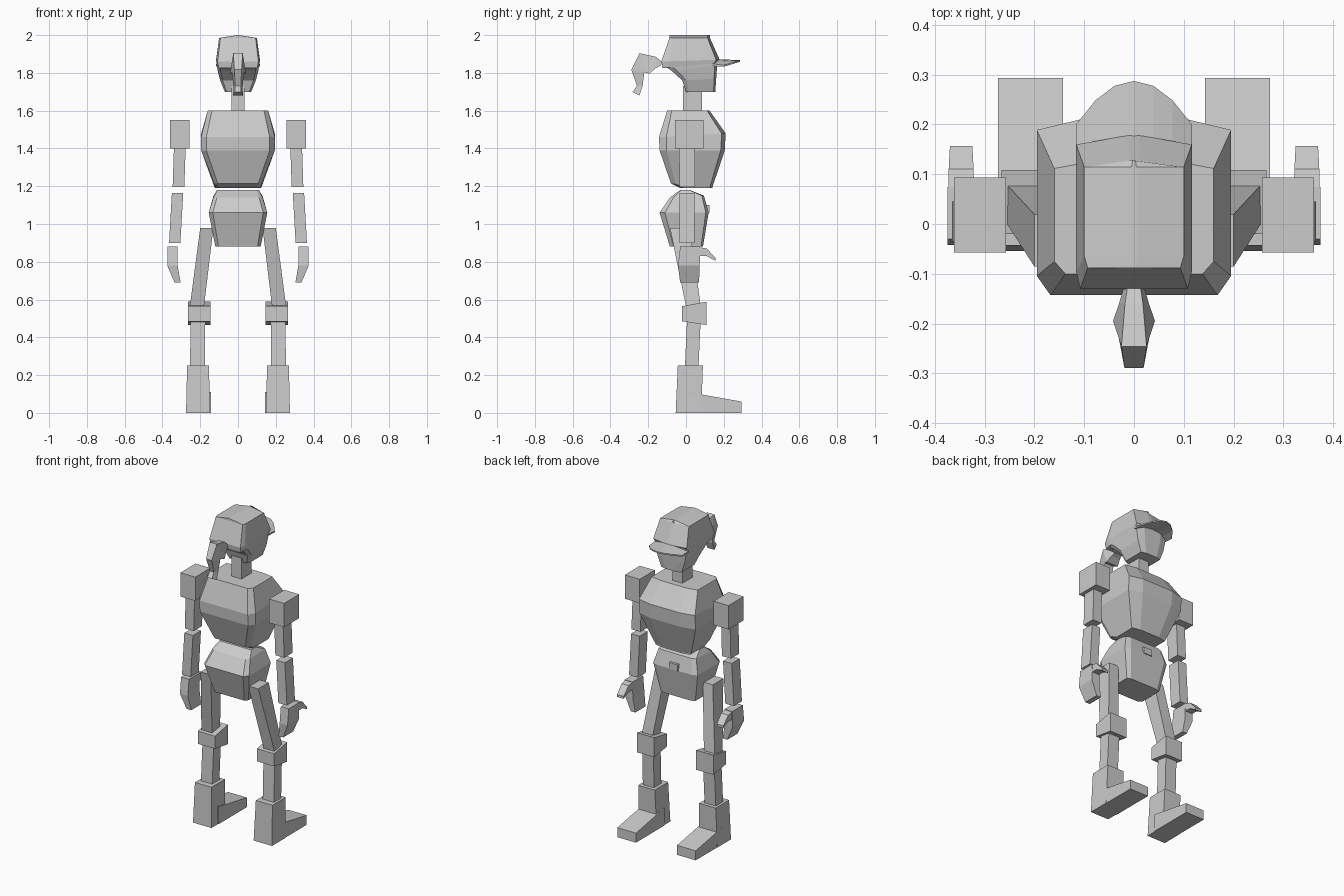
import bpy
import bmesh
from mathutils import Vector

cube = bpy.data.objects.get("Cube")
if cube:
    bpy.data.objects.remove(cube, do_unlink=True)

# The single flat colour
shade = 0.6
grey = bpy.data.materials.new("plain_grey")
grey.use_nodes = True
grey.diffuse_color = (shade, shade, shade, 1)
shader = grey.node_tree.nodes["Principled BSDF"]
shader.inputs["Base Color"].default_value = grey.diffuse_color


def loft(name, rings):
    """Skin a closed solid over rings of equal point count."""
    bm = bmesh.new()
    loops = [[bm.verts.new(point) for point in ring] for ring in rings]
    for lower, upper in zip(loops, loops[1:]):
        for i in range(len(lower)):
            bm.faces.new((lower[i - 1], lower[i], upper[i], upper[i - 1]))
    bm.faces.new(loops[0])
    bm.faces.new(loops[-1])
    bmesh.ops.recalc_face_normals(bm, faces=bm.faces)
    mesh = bpy.data.meshes.new(name)
    bm.to_mesh(mesh)
    bm.free()
    mesh.materials.append(grey)
    bpy.context.collection.objects.link(bpy.data.objects.new(name, mesh))


def section(width, back, front, height, tilt=0, bevel=.14, nose=.55):
    """Symmetric body outline with chamfered back corners and a narrower front."""
    depth = front - back
    outline = [(width * (1 - bevel), back), (width, back + depth * .11),
               (width, front - depth * .06), (width * nose, front)]
    half = [(x, y, height + tilt * (y - back) / depth) for x, y in outline]
    return half + [(-x, y, z) for x, y, z in reversed(half)]


def beam(name, start, end, size, end_size=None, along="z"):
    """Four-sided bar between two centres, its ends square to the given axis."""
    rings = []
    for centre, (width, depth) in ((start, size), (end, end_size or size)):
        across = Vector((width / 2, 0, 0))
        other = Vector((0, depth / 2, 0) if along == "z" else (0, 0, depth / 2))
        middle = Vector(centre)
        rings.append([middle - across - other, middle + across - other,
                      middle + across + other, middle - across + other])
    loft(name, rings)


# Torso
loft("torso", [
    section(width=.12, back=-.03, front=.14, height=1.19),
    section(width=.125, back=-.08, front=.14, height=1.215, tilt=-.02),
    section(width=.195, back=-.14, front=.205, height=1.39),
    section(width=.195, back=-.143, front=.21, height=1.46, tilt=.02),
    section(width=.16, back=-.1, front=.125, height=1.6),
])

# Pelvis and belt buckle
loft("pelvis", [
    section(width=.12, back=-.085, front=.09, height=.88, nose=.8),
    section(width=.155, back=-.14, front=.12, height=1.06, nose=.8),
    section(width=.13, back=-.085, front=.095, height=1.14, tilt=.01, nose=.8),
    section(width=.11, back=-.03, front=.02, height=1.18, nose=.8),
])
beam("belt_buckle", start=(0, .09, 1.08), end=(0, .125, 1.08), size=(.06, .04), along="y")

# Neck, face and cap
beam("neck", start=(0, .035, 1.59), end=(0, .035, 1.73), size=(.07, .1))
loft("face", [
    section(width=.07, back=0, front=.155, height=1.7),
    section(width=.095, back=-.02, front=.16, height=1.76, tilt=.01),
    section(width=.108, back=-.075, front=.165, height=1.81, tilt=.03),
    section(width=.112, back=-.125, front=.17, height=1.845, tilt=.02),
])
loft("cap", [
    section(width=.11, back=-.125, front=.165, height=1.825, tilt=.025, bevel=.07, nose=.1),
    section(width=.116, back=-.13, front=.178, height=1.86, tilt=.01, bevel=.07, nose=.1),
    section(width=.1, back=-.088, front=.127, height=1.985, bevel=.07, nose=.1),
    section(width=.005, back=-.088, front=.127, height=2),
])

# Cap brim: a thin arched sheet swept from side to side
brim = []
for step in range(-3, 4):
    across = step / 3
    x, tip = across * .116, .2 + .087 * (1 - across ** 2)
    top = 1.874 - .026 * across ** 2
    brim.append([(x, .14, top - .012), (x, tip, top - .015),
                 (x, tip, top - .007), (x, .14, top)])
loft("cap_brim", brim)

# Ponytail: centre line bending down, with a half thickness at each point
spine = [Vector((0, y, z)) for y, z in ((-.13, 1.85), (-.16, 1.855), (-.22, 1.85),
                                        (-.255, 1.81), (-.245, 1.73), (-.265, 1.69))]
tail = []
for i, thick in enumerate((.01, .03, .06, .035, .015, .02)):
    before, after = spine[max(i - 1, 0)], spine[min(i + 1, len(spine) - 1)]
    heading = (after - before).normalized()
    outward = Vector((0, heading.z, -heading.y)) * thick
    across = Vector((.018 + .4 * thick, 0, 0))
    ridge, under = spine[i] + outward, spine[i] - outward
    tail.append([ridge - across * .6, ridge + across * .6, under + across, under - across])
loft("ponytail", tail)

# Arms and legs, mirrored
for side, sign in (("left", 1), ("right", -1)):
    def limb(part, start, end, **options):
        ends = [(sign * x, y, z) for x, y, z in (start, end)]
        beam(f"{side}_{part}", *ends, **options)

    limb("shoulder", start=(.309, .018, 1.4), end=(.309, .018, 1.55), size=(.104, .15))
    limb("upper_arm", start=(.315, .007, 1.195), end=(.308, .005, 1.41), size=(.062, .083))
    limb("forearm", start=(.335, .005, .9), end=(.32, .006, 1.165), size=(.06, .08))
    limb("palm", start=(.347, .015, .78), end=(.347, .022, .88),
         size=(.055, .115), end_size=(.055, .105))
    limb("fingers", start=(.32, .019, .69), end=(.347, .015, .78),
         size=(.032, .1), end_size=(.055, .115))
    limb("thumb", start=(.347, .06, .855), end=(.347, .11, .85),
         size=(.052, .05), end_size=(.05, .04), along="y")
    limb("thumb_tip", start=(.347, .11, .85), end=(.347, .157, .812),
         size=(.05, .04), end_size=(.045, .015), along="y")
    limb("thigh", start=(.218, .04, .56), end=(.165, -.033, .98),
         size=(.075, .078), end_size=(.07, .105))
    limb("knee", start=(.206, -.02, .525), end=(.206, .108, .527),
         size=(.12, .08), end_size=(.12, .123), along="y")
    limb("shin", start=(.215, .03, .24), end=(.212, .042, .5), size=(.078, .072))
    limb("ankle", start=(.211, .013, 0), end=(.212, .023, .25),
         size=(.128, .135), end_size=(.115, .133))
    limb("foot", start=(.208, .01, .055), end=(.208, .293, .03),
         size=(.13, .11), end_size=(.13, .06), along="y")
